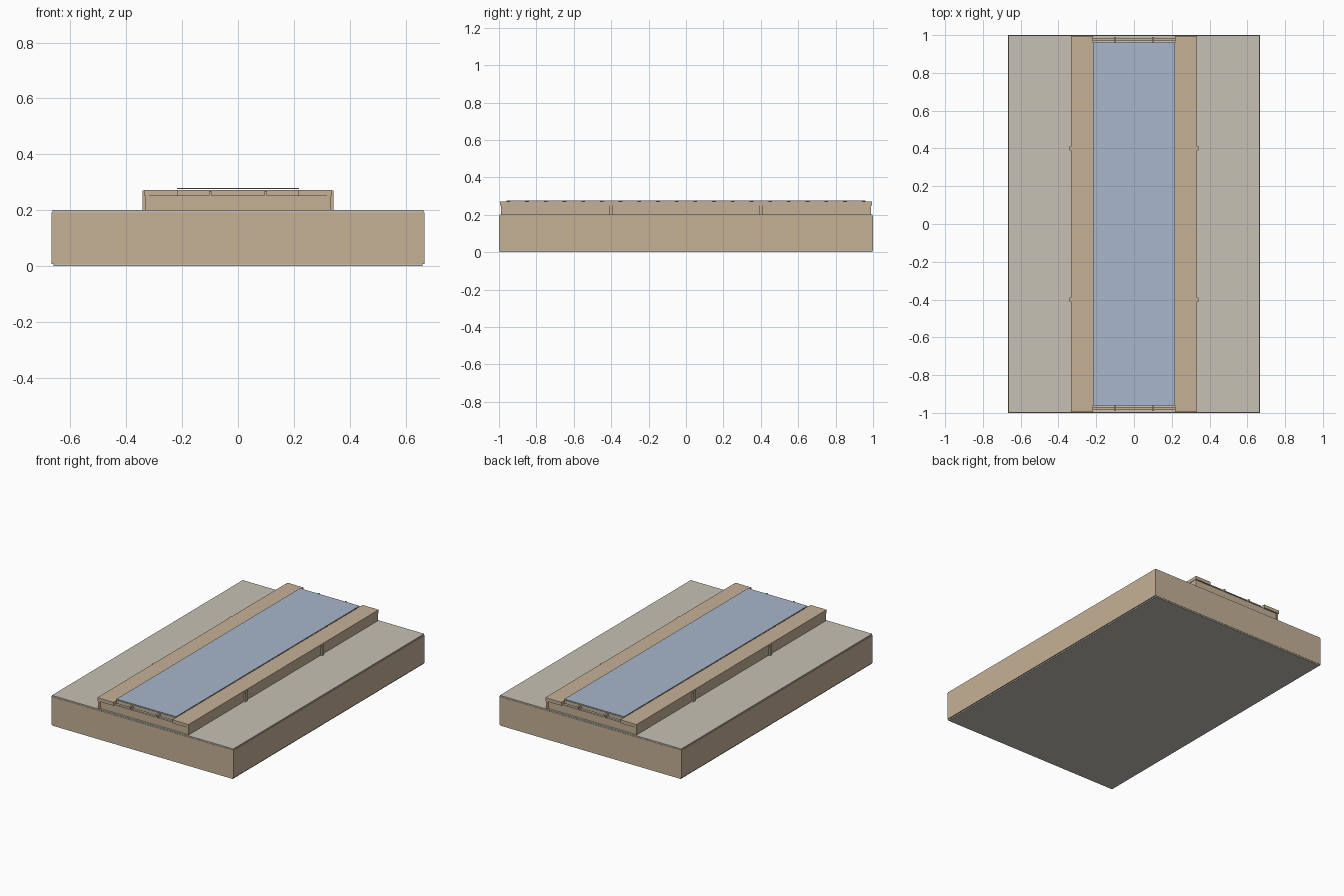
import bpy

cube = bpy.data.objects.get("Cube")
if cube:
    bpy.data.objects.remove(cube, do_unlink=True)


def srgb(v):
    v /= 255
    return v / 12.92 if v < 0.04045 else ((v + 0.055) / 1.055) ** 2.4


def make_material(name, r, g, b):
    m = bpy.data.materials.new(name)
    m.use_nodes = True
    colour = (srgb(r), srgb(g), srgb(b), 1)
    m.diffuse_color = colour
    m.node_tree.nodes["Principled BSDF"].inputs["Base Color"].default_value = colour
    return m


TAN = make_material("tan wall", 197, 177, 150)
GREY = make_material("grey slab", 198, 193, 181)
BLUE = make_material("blue glass", 168, 182, 204)


def box(name, x, y, z, mat):
    """Box from (min, max) pairs on each axis."""
    spans = (x, y, z)
    bpy.ops.mesh.primitive_cube_add(size=1, location=[(a + b) / 2 for a, b in spans])
    ob = bpy.context.object
    ob.name = name
    for v in ob.data.vertices:
        for i, (a, b) in enumerate(spans):
            v.co[i] *= b - a
    ob.data.materials.append(mat)
    return ob


def sided(s, a, b):
    return tuple(sorted((s * a, s * b)))


# Main block: floor slab, walls, roof slab
box("floor_slab", (-.66, .66), (-.998, .998), (0, .01), GREY)
box("main_walls", (-.667, .667), (-1, 1), (.008, .192), TAN)
box("roof_slab", (-.664, .664), (-.998, .998), (.192, .2), GREY)

# Raised monitor: long walls, top ledges and downpipes on both sides
for s, side in ((1, "left"), (-1, "right")):
    box(f"monitor_wall_{side}", sided(s, .318, .331), (-.99, .99), (.2, .252), TAN)
    box(f"monitor_ledge_{side}", sided(s, .216, .334), (-.995, .995), (.25, .272), TAN)
    box(f"inner_purlin_{side}", sided(s, .094, .104), (-.99, .99), (.252, .268), TAN)
    for y in (-.4, .4):
        box(f"downpipe_{side}", sided(s, .32, .342), (y - .01, y + .01), (.2, .27), TAN)

# End walls
for s, end in ((1, "back"), (-1, "front")):
    box(f"end_wall_{end}", (-.32, .32), sided(s, .97, .985), (.2, .252), TAN)

# Cross beams carrying the skylight
for i in range(20):
    y = -.95 + i * .1
    box("cross_beam", (-.217, .217), (y - .01, y + .01), (.25, .273), TAN)

# Skylight sheet floating just above the ledges
box("skylight", (-.218, .218), (-.96, .96), (.275, .28), BLUE)
